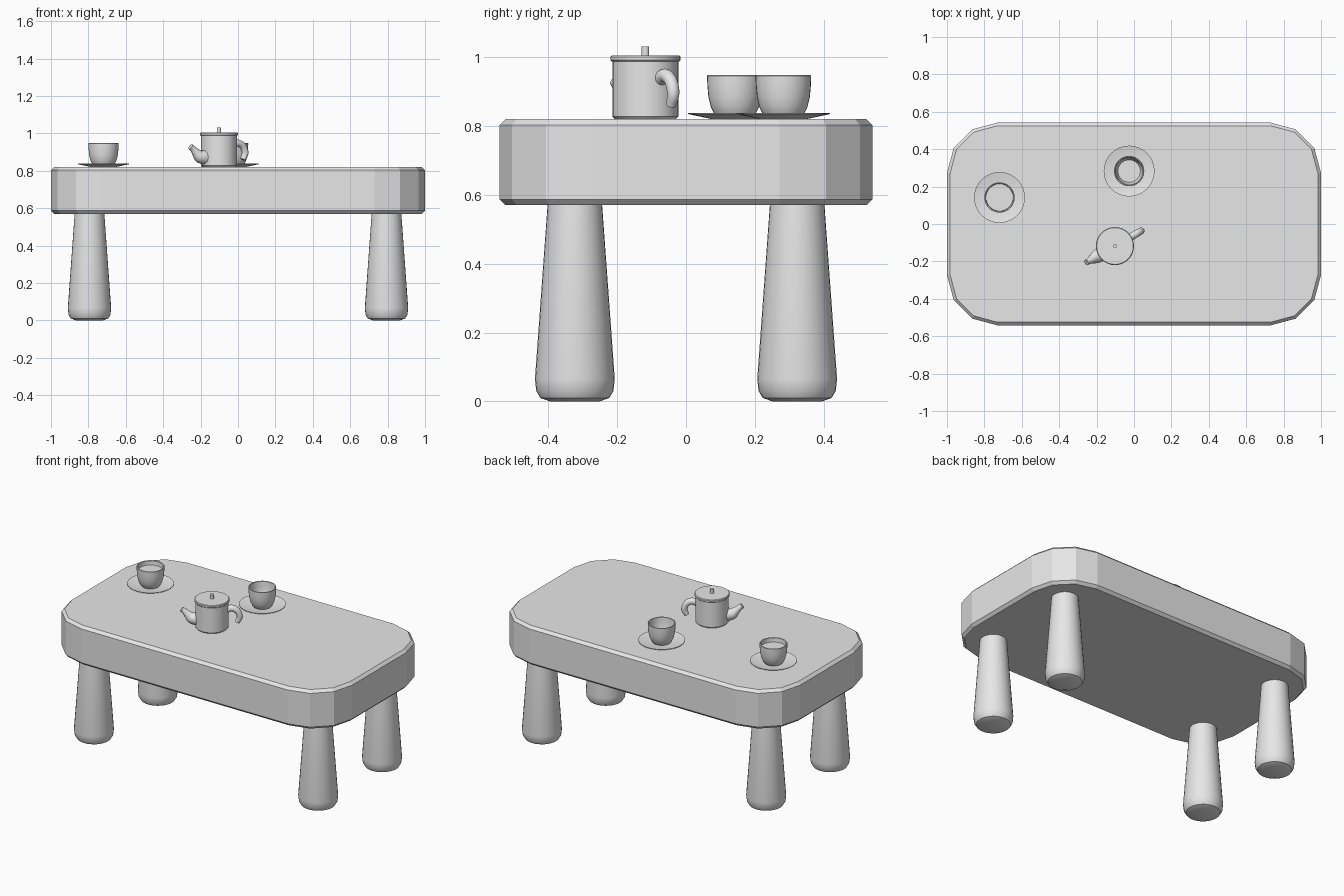
import bpy, bmesh, math
from mathutils import Vector

cube = bpy.data.objects.get("Cube")
if cube:
    bpy.data.objects.remove(cube, do_unlink=True)

grey = bpy.data.materials.new("plain_grey")
grey.use_nodes = True
grey.diffuse_color = (0.8, 0.8, 0.8, 1)
grey.node_tree.nodes["Principled BSDF"].inputs["Base Color"].default_value = (0.8, 0.8, 0.8, 1)


def finish(name, bm, angle=35, loc=(0, 0, 0), turn=0):
    """Turn a bmesh into a named object, smooth below the given edge angle."""
    bmesh.ops.remove_doubles(bm, verts=bm.verts, dist=1e-5)
    bmesh.ops.recalc_face_normals(bm, faces=bm.faces)
    mesh = bpy.data.meshes.new(name)
    bm.to_mesh(mesh)
    bm.free()
    mesh.materials.append(grey)
    if angle:
        mesh.shade_smooth()
        mesh.set_sharp_from_angle(angle=math.radians(angle))
    obj = bpy.data.objects.new(name, mesh)
    obj.location = loc
    obj.rotation_euler.z = turn
    bpy.context.collection.objects.link(obj)
    return obj


def lathe(name, profile, x, y, sides=32, angle=35):
    """Spin a (radius, height) profile about the vertical axis."""
    bm = bmesh.new()
    verts = [bm.verts.new((r, 0, z)) for r, z in profile]
    edges = [bm.edges.new(pair) for pair in zip(verts, verts[1:])]
    bmesh.ops.spin(bm, geom=verts + edges, cent=(0, 0, 0), axis=(0, 0, 1),
                   angle=math.tau, steps=sides)
    return finish(name, bm, angle, (x, y, 0))


def smooth_path(points, steps=5):
    """Catmull-Rom interpolation of (distance, height, radius) points."""
    pts = [Vector(p) for p in points]
    pts = [2 * pts[0] - pts[1]] + pts + [2 * pts[-1] - pts[-2]]
    out = []
    for a, b, c, d in zip(pts, pts[1:], pts[2:], pts[3:]):
        for i in range(steps):
            t = i / steps
            out.append(0.5 * (2 * b + (c - a) * t + (2 * a - 5 * b + 4 * c - d) * t * t
                              + (3 * b - a - 3 * c + d) * t ** 3))
    return out + [pts[-2]]


def tube(name, points, x, y, turn, sides=16):
    """Tapered round tube along a path in a vertical plane."""
    path = smooth_path(points)
    bm = bmesh.new()
    rings = []
    for i, p in enumerate(path):
        d = path[min(i + 1, len(path) - 1)] - path[max(i - 1, 0)]
        along = Vector((d.x, 0, d.y)).normalized()
        up = Vector((-along.z, 0, along.x))
        rings.append([bm.verts.new(Vector((p.x, 0, p.y)) + p.z * (
            up * math.cos(math.tau * k / sides) + Vector((0, math.sin(math.tau * k / sides), 0))))
            for k in range(sides)])
    for a, b in zip(rings, rings[1:]):
        for k in range(sides):
            n = (k + 1) % sides
            bm.faces.new((a[k], a[n], b[n], b[k]))
    bm.faces.new(rings[0])
    bm.faces.new(rings[-1])
    return finish(name, bm, 40, (x, y, 0), turn)


# Tabletop: faceted rounded rectangle with chamfered rims
def outline(inset, z, half_x=1.0, half_y=0.542, radius=0.27):
    ring = []
    for quarter, (sx, sy) in enumerate(((1, 1), (-1, 1), (-1, -1), (1, -1))):
        for k in range(4):
            a = math.radians(90 * quarter + 30 * k)
            r = radius - inset
            ring.append((sx * (half_x - radius) + r * math.cos(a),
                         sy * (half_y - radius) + r * math.sin(a), z))
    return ring


bm = bmesh.new()
levels = [[bm.verts.new(p) for p in outline(inset, z)]
          for inset, z in ((0.017, 0.57), (0, 0.587), (0, 0.803), (0.017, 0.82))]
for low, high in zip(levels, levels[1:]):
    for k in range(len(low)):
        n = (k + 1) % len(low)
        bm.faces.new((low[k], low[n], high[n], high[k]))
bm.faces.new(levels[0])
bm.faces.new(levels[-1])
finish("tabletop", bm, angle=0)

# Four tapered legs with rounded feet
leg_profile = [(0, 0), (0.072, 0), (0.1, 0.01), (0.112, 0.03), (0.116, 0.065),
               (0.079, 0.575), (0, 0.575)]
for sx, side in ((1, "left"), (-1, "right")):
    for sy, end in ((-1, "front"), (1, "back")):
        lathe(f"{end}_{side}_leg", leg_profile, sx * 0.794, sy * 0.323, angle=28)

# Teapot
px, py, turn = -0.102, -0.118, math.radians(30)
lathe("teapot_body", [(0, 0.82), (0.088, 0.82), (0.096, 0.828), (0.096, 0.991), (0, 0.991)], px, py)
lathe("teapot_lid", [(0, 0.988), (0.098, 0.988), (0.102, 0.992), (0.102, 1.001),
                     (0.098, 1.005), (0, 1.005)], px, py)
lathe("teapot_knob", [(0, 1.003), (0.011, 1.003), (0.011, 1.031), (0, 1.031)], px, py, sides=16)
tube("teapot_handle", [(0.08, 0.935, 0.021), (0.115, 0.947, 0.02), (0.147, 0.932, 0.019),
                       (0.162, 0.895, 0.018), (0.148, 0.86, 0.015)], px, py, turn)
tube("teapot_spout", [(0.075, 0.87, 0.04), (0.115, 0.876, 0.035), (0.14, 0.897, 0.024),
                      (0.16, 0.917, 0.017), (0.176, 0.929, 0.016)], px, py, turn + math.pi)

# Cups on saucers; the first is filled, the second nearly empty
saucer = [(0, 0.821), (0.07, 0.821), (0.136, 0.835), (0.136, 0.838), (0.07, 0.825), (0, 0.825)]
cup = [(0, 0.824), (0.052, 0.824), (0.06, 0.835), (0.07, 0.856), (0.077, 0.885), (0.08, 0.92),
       (0.081, 0.946), (0.079, 0.948), (0.074, 0.946), (0.072, 0.915), (0.068, 0.885),
       (0.06, 0.858), (0.052, 0.846), (0, 0.846)]
for label, x, y, fill_z, fill_r in (("first", -0.719, 0.142, 0.92, 0.0725),
                                    ("second", -0.026, 0.283, 0.858, 0.06)):
    lathe(f"{label}_saucer", saucer, x, y)
    lathe(f"{label}_cup", cup, x, y, angle=45)
    lathe(f"{label}_drink", [(0, fill_z), (fill_r, fill_z)], x, y)
